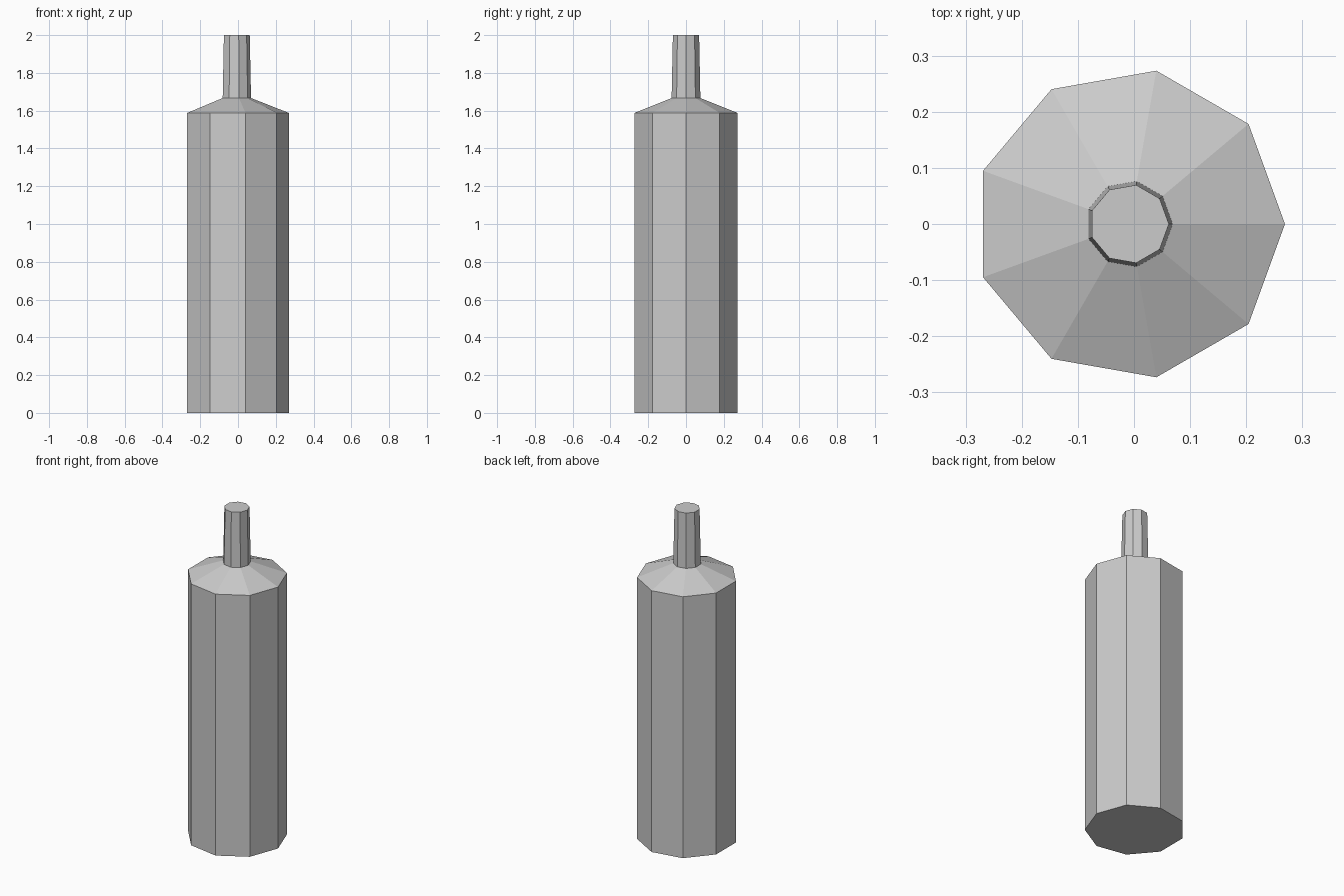
import bpy, bmesh
from math import cos, sin, tau, pi

if "Cube" in bpy.data.objects:
    bpy.data.objects.remove(bpy.data.objects["Cube"])

SIDES = 9
R = 0.2774
CX = -R * (1 - cos(pi / SIDES)) / 2 + 0.0  # centres the odd-sided outline on x = 0

# Bottle profile: (radius, height) for base, shoulder edge, neck base, neck top
profile = [(R, 0.0), (R, 1.588), (0.0773, 1.667), (0.0705, 2.0)]

bm = bmesh.new()
rings = [[bm.verts.new((CX + r * cos(tau * i / SIDES), r * sin(tau * i / SIDES), z))
          for i in range(SIDES)] for r, z in profile]

# Walls between successive rings
for low, high in zip(rings, rings[1:]):
    for i in range(SIDES):
        j = (i + 1) % SIDES
        bm.faces.new((low[i], low[j], high[j], high[i]))

# Flat base and top
bm.faces.new(rings[0][::-1])
bm.faces.new(rings[-1])
bm.normal_update()

mesh = bpy.data.meshes.new("bottle")
bm.to_mesh(mesh)
bm.free()
bpy.context.collection.objects.link(bpy.data.objects.new("bottle", mesh))
